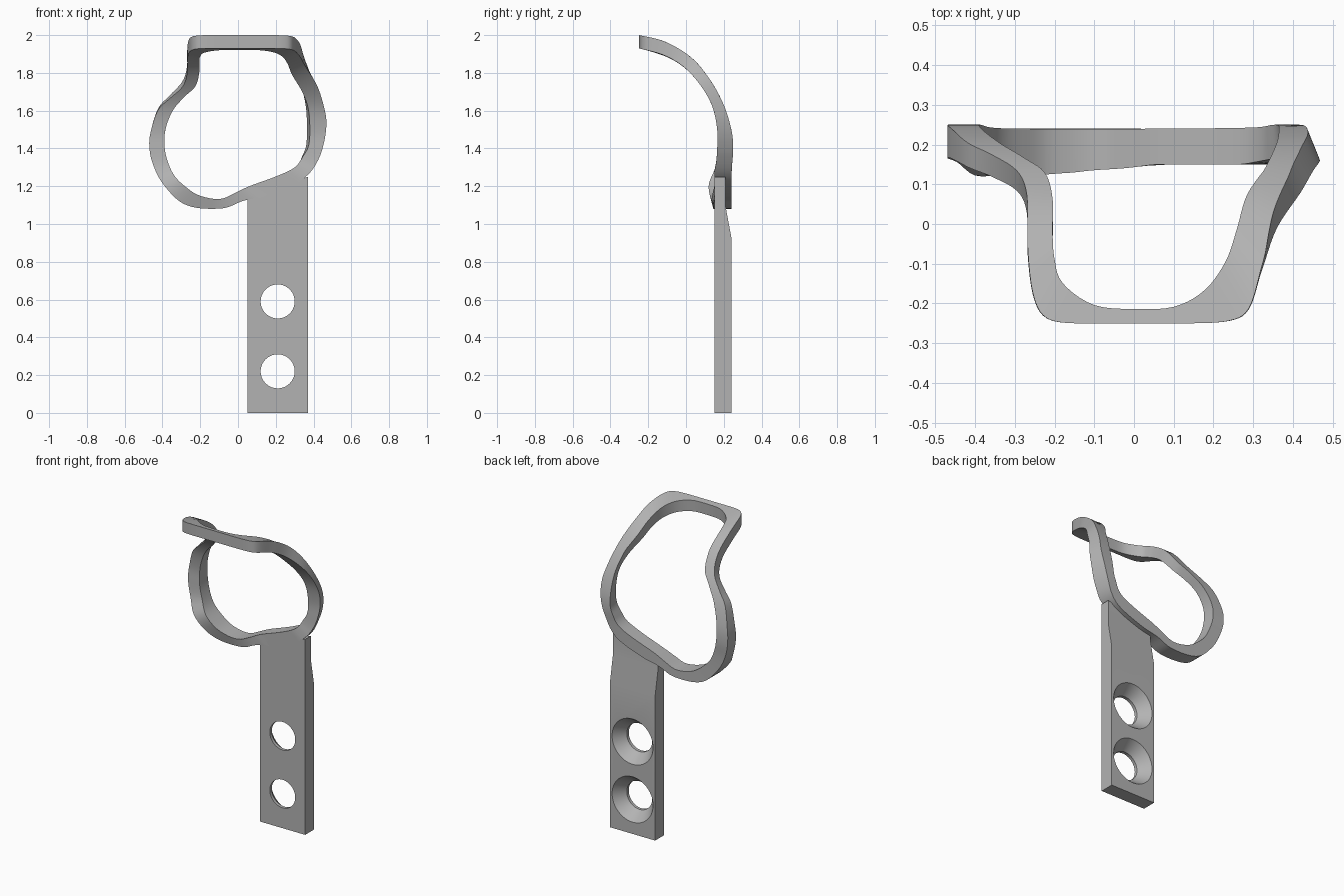
import bpy, bmesh, math
from mathutils import Vector, Matrix

default_cube = bpy.data.objects.get("Cube")
if default_cube:
    bpy.data.objects.remove(default_cube, do_unlink=True)

# Material
grey = bpy.data.materials.new("plain_grey")
grey.use_nodes = True
grey.diffuse_color = (0.45, 0.45, 0.45, 1)
grey.node_tree.nodes["Principled BSDF"].inputs["Base Color"].default_value = grey.diffuse_color


def make_object(name, bm):
    bmesh.ops.recalc_face_normals(bm, faces=bm.faces)
    mesh = bpy.data.meshes.new(name)
    bm.to_mesh(mesh)
    bm.free()
    mesh.materials.append(grey)
    obj = bpy.data.objects.new(name, mesh)
    bpy.context.collection.objects.link(obj)
    return obj


def activate(obj):
    bpy.ops.object.select_all(action="DESELECT")
    obj.select_set(True)
    bpy.context.view_layer.objects.active = obj


def spline(p0, p1, p2, p3, t):
    """Catmull-Rom interpolation between p1 and p2."""
    return (p1 * 2 + (p2 - p0) * t + (p0 * 2 - p1 * 5 + p2 * 4 - p3) * t * t
            + (p1 * 3 - p0 - p2 * 3 + p3) * t ** 3) / 2


# Bent sheet: back (y, z) and front (y, z) from the top lip downwards
sheet = [Vector(row) for row in (
    (-.25, 2, -.25, 1.93), (-.11, 1.965, -.12, 1.895), (.03, 1.88, -.01, 1.83),
    (.13, 1.76, .08, 1.73), (.2, 1.63, .14, 1.62), (.24, 1.5, .165, 1.5),
    (.25, 1.4, .165, 1.4), (.243, 1.3, .155, 1.3), (.24, 1.2, .12, 1.2),
    (.24, 1.08, .145, 1.08))]


def on_sheet(x, row):
    """Back and front points of the sheet at width x and fractional row."""
    last = len(sheet) - 1
    row = min(max(row, 0), last)
    i = min(int(row), last - 1)
    pick = lambda k: sheet[min(max(k, 0), last)]
    yb, zb, yf, zf = spline(pick(i - 1), pick(i), pick(i + 1), pick(i + 2), row - i)
    # The lower front swelling fades out towards the plate
    fade = min(max((x + .15) / .2, 0), 1)
    if zf < 1.4:
        yf += (max(yf, .15) - yf) * fade
    # The right outer edge is bevelled towards the back
    bevel = .03 * min(max((x - .33) / .1, 0), 1)
    return Vector((x - bevel, yb, zb)), Vector((x, yf, zf))


# Ring outline on the sheet: outer x, outer row, inner x, inner row
outline = [Vector(s) for s in (
    (0, 0, 0, .33), (.15, 0, .1, .37), (.24, .08, .18, .65), (.29, .35, .23, 1.1),
    (.325, 1.1, .26, 1.7), (.36, 2, .285, 2.4), (.42, 3, .335, 3.2), (.455, 4, .37, 4),
    (.468, 4.7, .38, 4.8), (.455, 5.7, .375, 5.8), (.425, 6.6, .345, 6.4),
    (.37, 7.4, .3, 7), (.28, 8, .2, 7.5), (.14, 8.4, .06, 8), (.02, 8.6, -.02, 8.3),
    (-.08, 8.95, -.09, 8.5), (-.2, 8.95, -.17, 8.45), (-.31, 8.6, -.25, 8.2),
    (-.4, 7.85, -.33, 7.55), (-.455, 6.7, -.375, 6.6), (-.47, 5.7, -.39, 5.7),
    (-.455, 4.85, -.38, 4.85), (-.42, 4.1, -.34, 4.1), (-.36, 3.6, -.28, 3.5),
    (-.295, 3.05, -.225, 3), (-.27, 2.4, -.205, 2.3), (-.268, 1.4, -.205, 1.6),
    (-.255, .6, -.2, 1.15), (-.22, .15, -.18, .75), (-.15, 0, -.1, .4))]

# Ring: four-sided section swept around the closed outline
bm = bmesh.new()
sections = []
steps = 5
count = len(outline)
for i in range(count):
    around = [outline[(i + k) % count] for k in (-1, 0, 1, 2)]
    for j in range(steps):
        xo, ro, xi, ri = spline(*around, j / steps)
        back_out, front_out = on_sheet(xo, ro)
        back_in, front_in = on_sheet(xi, ri)
        sections.append([bm.verts.new(p) for p in (back_out, back_in, front_in, front_out)])
for a, b in zip(sections, sections[1:] + sections[:1]):
    for k in range(4):
        n = (k + 1) % 4
        bm.faces.new((a[k], a[n], b[n], b[k]))
ring = make_object("curved_ring", bm)

# Mounting plate: side profile extruded across, thinned and slanted at the top
left, right = .05, .37
profile = ((.15, 0), (.24, 0), (.24, .93), (.21, 1.09), (.21, None), (.15, None))
bm = bmesh.new()
ends = []
for x, top in ((left, 1.15), (right, 1.25)):
    ends.append([bm.verts.new((x, y, top if z is None else z)) for y, z in profile])
    bm.faces.new(ends[-1])
for k in range(len(profile)):
    n = (k + 1) % len(profile)
    bm.faces.new((ends[0][k], ends[0][n], ends[1][n], ends[1][k]))
plate = make_object("mounting_plate", bm)

# Countersunk screw holes: straight bore opening into a cone at the back
for height in (.22, .59):
    bm = bmesh.new()
    rings = []
    for y, radius in ((.1, .09), (.17, .09), (.24, .145), (.3, .145)):
        circle = bmesh.ops.create_circle(
            bm, segments=64, radius=radius,
            matrix=Matrix.Translation((.21, y, height)) @ Matrix.Rotation(math.pi / 2, 4, "X"))
        rings.append(circle["verts"])
    for a, b in zip(rings, rings[1:]):
        for k in range(len(a)):
            n = (k + 1) % len(a)
            bm.faces.new((a[k], a[n], b[n], b[k]))
    bm.faces.new(rings[0])
    bm.faces.new(rings[-1])
    cutter = make_object("hole_cutter", bm)
    cutter.hide_render = True
    cut = plate.modifiers.new("screw_hole", "BOOLEAN")
    cut.operation = "DIFFERENCE"
    cut.solver = "EXACT"
    cut.object = cutter
    activate(plate)
    bpy.ops.object.modifier_apply(modifier=cut.name)
    bpy.data.objects.remove(cutter, do_unlink=True)

# Smooth curved walls while keeping the edges crisp
for obj in (ring, plate):
    activate(obj)
    bpy.ops.object.shade_smooth_by_angle(angle=math.radians(30))
